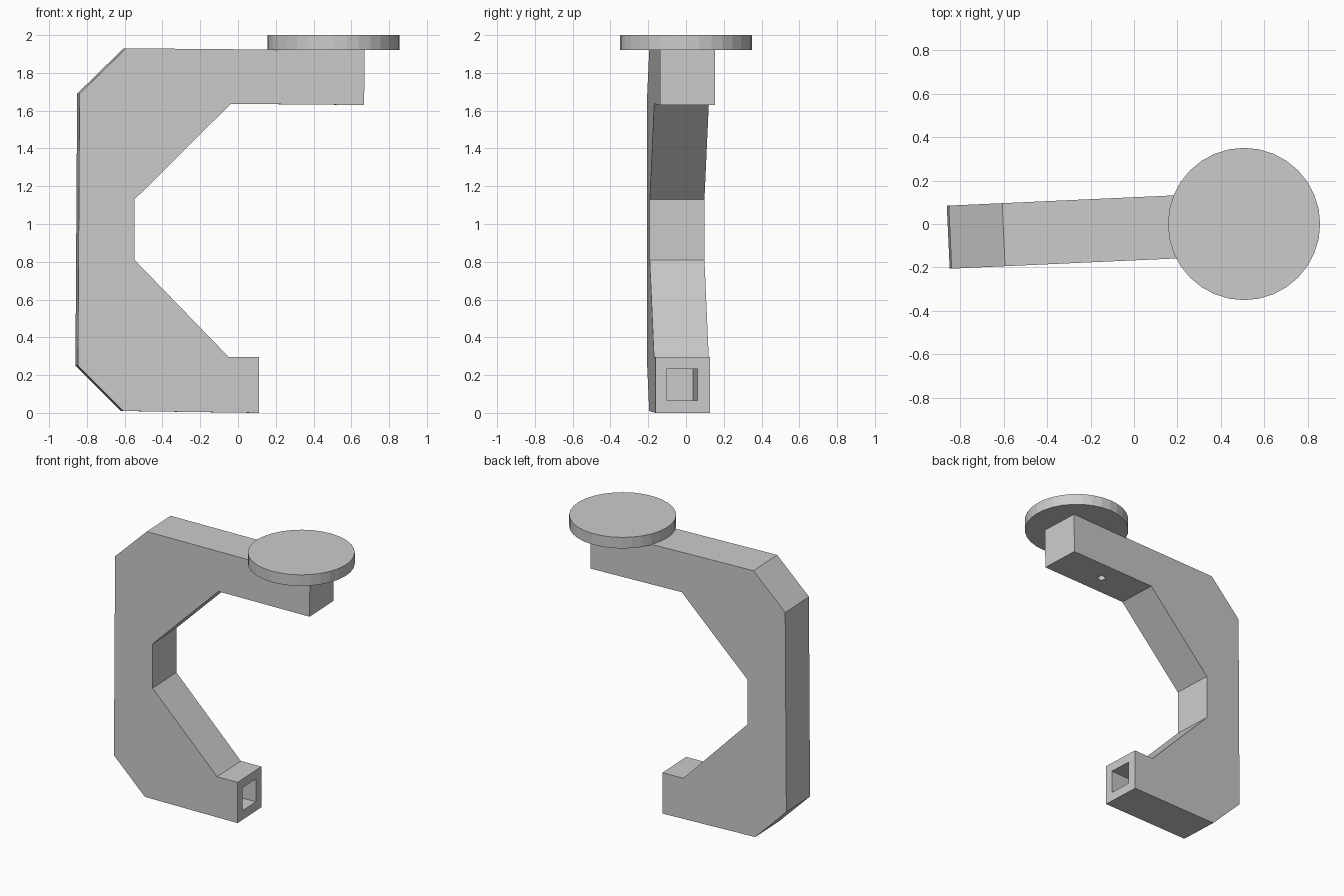
import bpy, bmesh, math
from mathutils import Matrix

if "Cube" in bpy.data.objects:
    bpy.data.objects.remove(bpy.data.objects["Cube"])

WIDTH = 0.29
# The frame is turned slightly about z
PLACE = Matrix.Translation((0, -0.022, 0)) @ Matrix.Rotation(math.radians(2.6), 4, 'Z')


def finish(name, bm, matrix=Matrix()):
    bmesh.ops.recalc_face_normals(bm, faces=bm.faces)
    mesh = bpy.data.meshes.new(name)
    bm.to_mesh(mesh)
    bm.free()
    ob = bpy.data.objects.new(name, mesh)
    ob.matrix_world = matrix
    bpy.context.collection.objects.link(ob)
    return ob


def extrude_profile(name, points):
    bm = bmesh.new()
    face = bm.faces.new([bm.verts.new((x, -WIDTH / 2, z)) for x, z in points])
    new = bmesh.ops.extrude_face_region(bm, geom=[face])['geom']
    verts = [v for v in new if isinstance(v, bmesh.types.BMVert)]
    bmesh.ops.translate(bm, verts=verts, vec=(0, WIDTH, 0))
    # extrude_face_region keeps the source face as the front cap
    return finish(name, bm, PLACE)


def box(name, size, centre):
    bm = bmesh.new()
    bmesh.ops.create_cube(bm, size=1, matrix=Matrix.Translation(centre) @ Matrix.Diagonal((*size, 1)))
    return finish(name, bm, PLACE)


def cylinder(name, radius, height, centre, sides, matrix=Matrix()):
    bm = bmesh.new()
    bmesh.ops.create_cone(bm, cap_ends=True, segments=sides, radius1=radius, radius2=radius,
                          depth=height, matrix=Matrix.Translation(centre))
    return finish(name, bm, matrix)


def cut(ob, cutter):
    mod = ob.modifiers.new('cut', 'BOOLEAN')
    mod.operation = 'DIFFERENCE'
    mod.solver = 'EXACT'
    mod.object = cutter
    cutter.hide_render = True
    bpy.context.view_layer.objects.active = ob
    bpy.ops.object.modifier_apply(modifier=mod.name)
    bpy.data.objects.remove(cutter)


# C-shaped frame
frame = extrude_profile('c_frame', [
    (-0.855, 0.25), (-0.615, 0.01), (0.104, 0.0), (0.105, 0.295), (-0.055, 0.295),
    (-0.555, 0.81), (-0.555, 1.13), (-0.045, 1.636), (0.108, 1.635),
    (0.108, 1.924), (-0.6, 1.93), (-0.846, 1.69)])

# Square socket in the lower end
cut(frame, box('socket_cutter', (0.6, 0.165, 0.165), (-0.1, -0.004, 0.149)))

# Upper arm with a screw hole underneath
arm = extrude_profile('upper_arm', [
    (0.108, 1.635), (0.662, 1.63), (0.664, 1.92), (0.108, 1.924)])
cut(arm, cylinder('hole_cutter', 0.026, 0.4, (0.28, 0, 1.6), 24, PLACE))

# Round plate on top
cylinder('round_plate', 0.35, 0.08, (0.506, 0, 1.96), 32)
